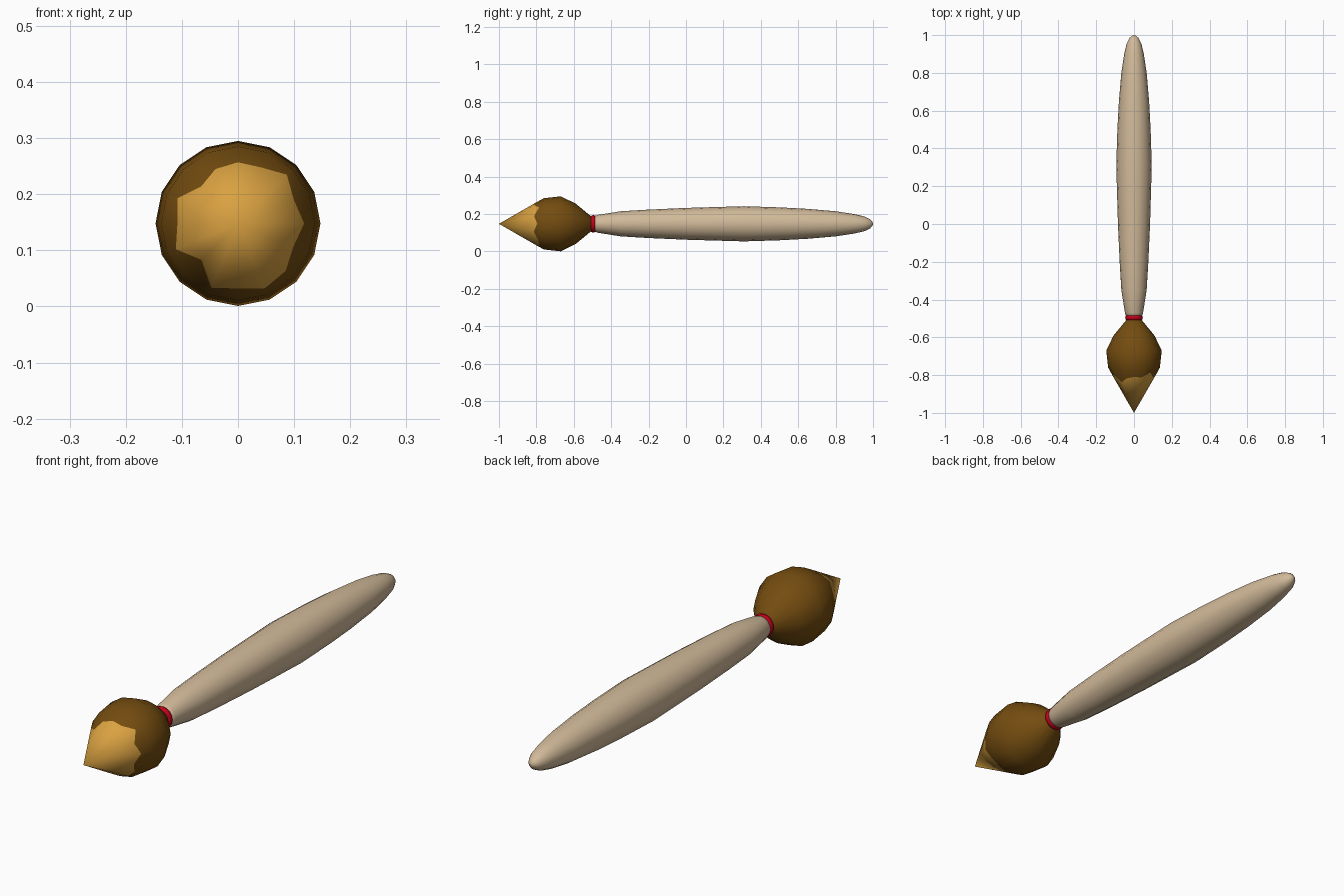
import bpy, bmesh, math

if "Cube" in bpy.data.objects:
    bpy.data.objects.remove(bpy.data.objects["Cube"])

SIDES = 16
AXIS_Z = 0.148


def material(name, rgb):
    m = bpy.data.materials.new(name)
    m.use_nodes = True
    m.diffuse_color = (*rgb, 1)
    m.node_tree.nodes["Principled BSDF"].inputs["Base Color"].default_value = (*rgb, 1)
    return m


def ring(profile_point):
    """Round ring of (y, radius) pairs, one for each side."""
    return [profile_point] * SIDES


def lathe(name, rings, mat, closed=False):
    """Skin rings around the y axis; a ring of zero radius becomes a single point."""
    bm = bmesh.new()
    loops = []
    for pts in rings:
        verts = []
        for i, (y, r) in enumerate(pts):
            a = 2 * math.pi * i / SIDES
            verts.append(bm.verts.new((r * math.cos(a), y, AXIS_Z + r * math.sin(a))))
        loops.append(verts)
    pairs = list(zip(loops, loops[1:]))
    if closed:
        pairs.append((loops[-1], loops[0]))
    for a, b in pairs:
        for i in range(SIDES):
            j = (i + 1) % SIDES
            bm.faces.new((a[i], a[j], b[j], b[i]))
    bmesh.ops.remove_doubles(bm, verts=bm.verts, dist=1e-5)
    bmesh.ops.recalc_face_normals(bm, faces=bm.faces)
    mesh = bpy.data.meshes.new(name)
    bm.to_mesh(mesh)
    bm.free()
    mesh.materials.append(mat)
    for p in mesh.polygons:
        p.use_smooth = True
    obj = bpy.data.objects.new(name, mesh)
    bpy.context.collection.objects.link(obj)
    return obj


wood = material("pale wood", (0.64, 0.49, 0.32))
red = material("red band", (0.55, 0.0, 0.01))
brown = material("dark brown bristle", (0.175, 0.073, 0.005))
gold = material("golden bristle tip", (0.70, 0.36, 0.053))

# Jagged edge between the two bristle colours, lying on the tip cone
jag_radii = [.118, .108, .123, .108, .109, .105, .093, .117,
             .108, .12, .092, .124, .116, .125, .12, .107]
jag = [(-1 + r / 0.575, r) for r in jag_radii]

# Bristles
lathe("bristle_tip", [ring((-1, 0)), jag], gold)
lathe("bristle_body", [jag] + [ring(p) for p in
      [(-.76, .137), (-.67, .147), (-.59, .108), (-.505, .038), (-.49, 0)]], brown)

# Rounded band at the neck
band = [(-.496 + .014 * math.cos(k * math.pi / 4), .036 + .011 * math.sin(k * math.pi / 4))
        for k in range(8)]
lathe("neck_band", [ring(p) for p in band], red, closed=True)

# Tapered handle
handle = [(-.5, 0), (-.495, .04), (-.47, .048), (-.35, .067), (-.2, .076), (0, .085),
          (.31, .094), (.5, .088), (.65, .08), (.8, .067), (.9, .052), (.955, .039),
          (.985, .024), (.997, .01), (1, 0)]
lathe("handle", [ring(p) for p in handle], wood)
